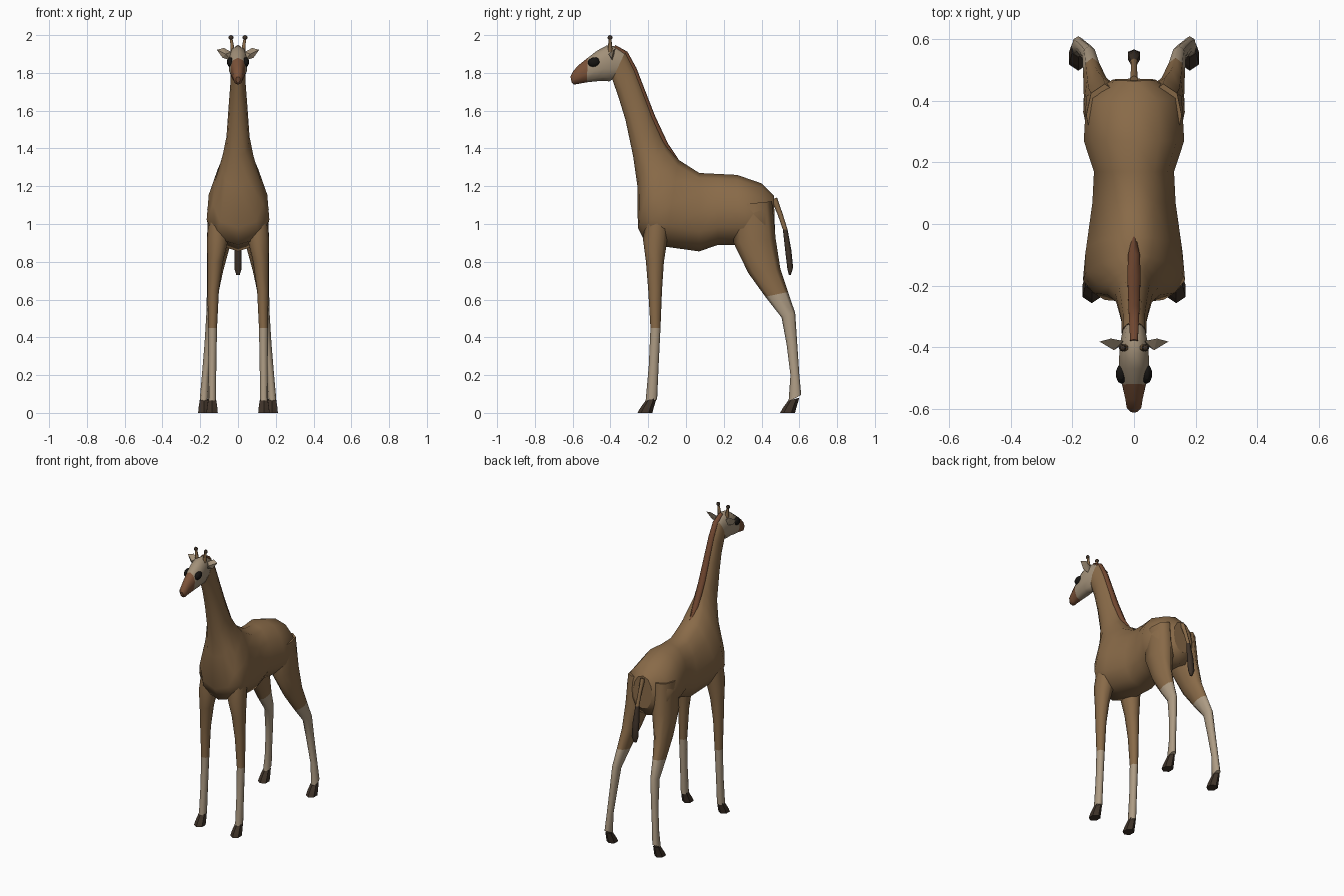
import bpy, bmesh, math
from mathutils import Vector, Matrix


def material(name, rgb):
    m = bpy.data.materials.new(name)
    m.diffuse_color = (*rgb, 1)
    return m


COAT = material("coat", (0.25, 0.145, 0.065))
PALE = material("pale_coat", (0.42, 0.33, 0.23))
FACE = material("face", (0.36, 0.28, 0.19))
NOSE = material("nose", (0.20, 0.085, 0.04))
MANE = material("mane", (0.17, 0.065, 0.03))
DARK = material("dark_horn", (0.05, 0.033, 0.022))
EYE = material("eye", (0.008, 0.007, 0.006))


def finish(name, bm, mats, mirror=False, smooth=True):
    bmesh.ops.recalc_face_normals(bm, faces=bm.faces)
    mesh = bpy.data.meshes.new(name)
    bm.to_mesh(mesh)
    bm.free()
    for m in mats:
        mesh.materials.append(m)
    for p in mesh.polygons:
        p.use_smooth = smooth and len(p.vertices) == 4
    ob = bpy.data.objects.new(name, mesh)
    bpy.context.collection.objects.link(ob)
    if mirror:
        ob.modifiers.new("Mirror", 'MIRROR').use_mirror_merge = False
    return ob


def loft(name, rings, mats, n=8, mirror=False, smooth=True):
    """rings: (y, z of one edge, y, z of opposite edge, half width, centre x, taper)
    mats: {first span: material}"""
    bm = bmesh.new()
    loops = []
    for y1, z1, y2, z2, hw, cx, k in rings:
        a, b = Vector((0, y1, z1)), Vector((0, y2, z2))
        mid, half = (a + b) / 2, (a - b) / 2
        loop = []
        for i in range(n):
            t = 2 * math.pi * i / n
            s, c = math.sin(t), math.cos(t)
            x = math.copysign(abs(s) ** 0.85, s) * hw * (1 - k * c)
            loop.append(bm.verts.new(mid + half * c + Vector((cx + x, 0, 0))))
        loops.append(loop)
    slot = -1
    for j in range(len(loops) - 1):
        slot += j in mats
        for i in range(n):
            p, q = loops[j], loops[j + 1]
            f = bm.faces.new((p[i], p[(i + 1) % n], q[(i + 1) % n], q[i]))
            f.material_index = slot
    bm.faces.new(loops[0])
    bm.faces.new(loops[-1]).material_index = slot
    return finish(name, bm, list(mats.values()), mirror, smooth)


# Torso and neck: one skin from rump to nape
loft("body_and_neck", [
    (0.465, 1.15, 0.472, 0.93, 0.07, 0, 0),
    (0.40, 1.215, 0.43, 0.87, 0.155, 0, 0.1),
    (0.27, 1.26, 0.27, 0.89, 0.163, 0, 0.1),
    (0.17, 1.265, 0.17, 0.89, 0.13, 0, 0.1),
    (0.07, 1.27, 0.07, 0.855, 0.135, 0, 0.15),
    (-0.04, 1.34, -0.11, 0.88, 0.155, 0, 0.3),
    (-0.10, 1.42, -0.21, 0.89, 0.155, 0, 0.42),
    (-0.13, 1.48, -0.255, 0.98, 0.12, 0, 0.5),
    (-0.15, 1.52, -0.257, 1.2, 0.082, 0, 0.35),
    (-0.172, 1.565, -0.28, 1.36, 0.061, 0, 0.15),
    (-0.22, 1.69, -0.32, 1.55, 0.05, 0, 0.1),
    (-0.27, 1.82, -0.36, 1.68, 0.04, 0, 0),
    (-0.32, 1.915, -0.39, 1.765, 0.04, 0, 0)], {0: COAT}, n=12)

# Head, pale face with brown nose
loft("head", [
    (-0.315, 1.905, -0.375, 1.775, 0.036, 0, 0),
    (-0.37, 1.94, -0.405, 1.755, 0.046, 0, 0),
    (-0.42, 1.945, -0.44, 1.758, 0.05, 0, 0),
    (-0.47, 1.918, -0.47, 1.756, 0.05, 0, 0),
    (-0.52, 1.88, -0.525, 1.75, 0.04, 0, 0),
    (-0.57, 1.84, -0.57, 1.742, 0.029, 0, 0),
    (-0.597, 1.81, -0.595, 1.738, 0.025, 0, 0),
    (-0.612, 1.78, -0.605, 1.75, 0.012, 0, 0)],
    {0: FACE, 4: NOSE}, n=10)

# Mane: thin ridge down the back of the neck
loft("mane", [
    (-0.375, 1.948, -0.385, 1.92, 0.014, 0, 0),
    (-0.31, 1.912, -0.33, 1.88, 0.018, 0, 0),
    (-0.262, 1.825, -0.29, 1.81, 0.02, 0, 0),
    (-0.212, 1.695, -0.24, 1.68, 0.022, 0, 0),
    (-0.163, 1.57, -0.19, 1.55, 0.024, 0, 0),
    (-0.095, 1.425, -0.12, 1.40, 0.022, 0, 0),
    (-0.04, 1.343, -0.06, 1.32, 0.008, 0, 0)], {0: MANE}, n=6)

# Legs, pale below the knee
loft("front_leg", [
    (-0.20, 1.12, -0.08, 1.12, 0.05, 0.10, 0),
    (-0.228, 0.92, -0.10, 0.91, 0.056, 0.108, 0),
    (-0.212, 0.80, -0.117, 0.80, 0.041, 0.121, 0),
    (-0.20, 0.65, -0.127, 0.65, 0.03, 0.131, 0),
    (-0.188, 0.45, -0.135, 0.45, 0.024, 0.135, 0),
    (-0.197, 0.25, -0.145, 0.25, 0.021, 0.136, 0),
    (-0.214, 0.06, -0.153, 0.07, 0.021, 0.137, 0)],
    {0: COAT, 4: PALE}, mirror=True)
loft("hind_leg", [
    (0.25, 1.10, 0.455, 1.12, 0.06, 0.095, 0),
    (0.252, 0.90, 0.475, 0.92, 0.065, 0.10, 0),
    (0.33, 0.74, 0.50, 0.76, 0.042, 0.121, 0),
    (0.42, 0.615, 0.54, 0.64, 0.03, 0.135, 0),
    (0.506, 0.505, 0.578, 0.53, 0.023, 0.145, 0),
    (0.533, 0.36, 0.588, 0.38, 0.021, 0.156, 0),
    (0.553, 0.20, 0.60, 0.20, 0.019, 0.172, 0),
    (0.543, 0.06, 0.61, 0.095, 0.021, 0.181, 0)],
    {0: COAT, 3: PALE}, mirror=True)

# Hooves
for name, y, x in (("front_hoof", 0, 0.137), ("hind_hoof", 0.755, 0.181)):
    loft(name, [
        (y - 0.214, 0.065, y - 0.155, 0.08, 0.023, x, 0),
        (y - 0.243, 0.025, y - 0.17, 0.03, 0.031, x, 0),
        (y - 0.257, 0, y - 0.178, 0, 0.034, x, 0)],
        {0: DARK}, n=6, mirror=True, smooth=False)

# Tail with dark tuft
loft("tail", [
    (0.482, 1.14, 0.45, 1.13, 0.014, 0, 0),
    (0.513, 1.05, 0.485, 1.05, 0.011, 0, 0),
    (0.538, 0.97, 0.513, 0.97, 0.012, 0, 0),
    (0.558, 0.86, 0.525, 0.86, 0.022, 0, 0),
    (0.567, 0.77, 0.537, 0.76, 0.022, 0, 0),
    (0.555, 0.73, 0.545, 0.73, 0.010, 0, 0)],
    {0: COAT, 2: DARK}, n=6)

# Ears: leaf shapes pointing sideways
bm = bmesh.new()
for p in ((0.035, -0.38, 1.91), (0.035, -0.39, 1.865), (0.075, -0.372, 1.932),
          (0.082, -0.392, 1.88), (0.065, -0.41, 1.90), (0.112, -0.382, 1.922)):
    bm.verts.new(p)
bmesh.ops.convex_hull(bm, input=bm.verts)
finish("ear", bm, [FACE], mirror=True)

# Horns: short stalks with dark knobs
bm = bmesh.new()
bmesh.ops.create_cone(bm, cap_ends=True, segments=6, radius1=0.013, radius2=0.007, depth=0.075,
                      matrix=Matrix.Translation((0.032, -0.402, 1.95)) @ Matrix.Rotation(0.12, 4, 'Y'))
finish("horn", bm, [COAT], mirror=True)
bm = bmesh.new()
bmesh.ops.create_uvsphere(bm, u_segments=8, v_segments=5, radius=0.013,
                          matrix=Matrix.Translation((0.037, -0.402, 1.987)))
finish("horn_knob", bm, [DARK], mirror=True)

# Eyes
bm = bmesh.new()
bmesh.ops.create_uvsphere(bm, u_segments=10, v_segments=8, radius=1,
                          matrix=Matrix.Translation((0.041, -0.487, 1.857))
                          @ Matrix.Rotation(0.2, 4, 'X')
                          @ Matrix.Diagonal((0.018, 0.033, 0.025, 1)))
finish("eye", bm, [EYE], mirror=True)
